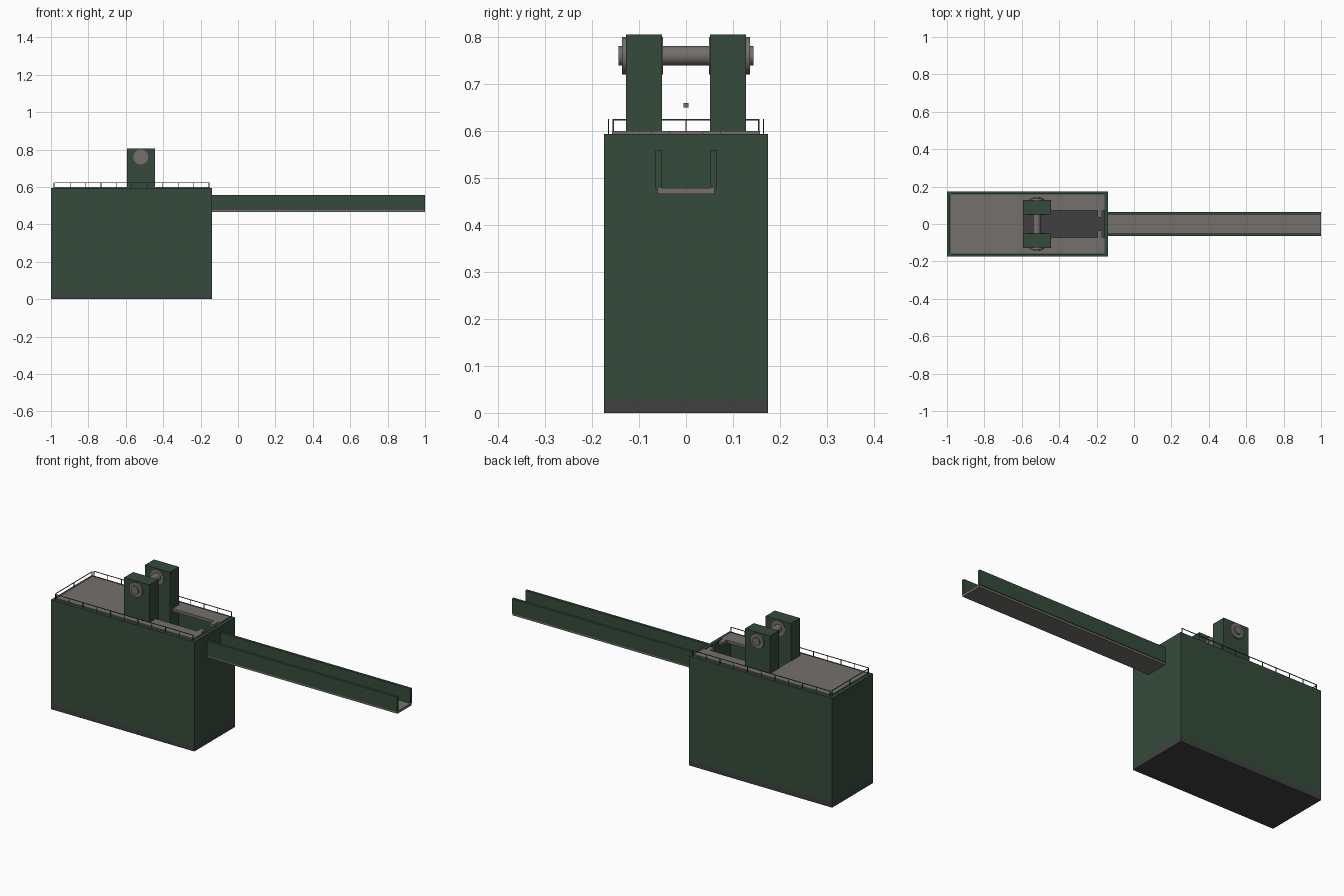
import bpy
from math import pi

cube = bpy.data.objects.get("Cube")
if cube:
    bpy.data.objects.remove(cube, do_unlink=True)


def material(name, rgb):
    m = bpy.data.materials.new(name)
    m.use_nodes = True
    m.diffuse_color = (*rgb, 1)
    m.node_tree.nodes["Principled BSDF"].inputs["Base Color"].default_value = (*rgb, 1)
    return m


green = material("dark green paint", (0.036, 0.070, 0.044))
grey = material("warm grey steel", (0.175, 0.16, 0.15))
dark = material("dark grey base", (0.053, 0.050, 0.050))


def box(name, x, y, z, mat):
    """Box from (min, max) ranges on each axis."""
    bpy.ops.mesh.primitive_cube_add(size=1, location=[sum(r) / 2 for r in (x, y, z)])
    ob = bpy.context.object
    ob.name = name
    ob.scale = [r[1] - r[0] for r in (x, y, z)]
    bpy.ops.object.transform_apply(location=False, rotation=False, scale=True)
    ob.data.materials.append(mat)
    return ob


def pair(name, x, y, z, mat):
    """The same box on both sides of the model."""
    box("left_" + name, x, y, z, mat)
    box("right_" + name, x, (-y[1], -y[0]), z, mat)


def pin(name, radius, half_length):
    """Horizontal cylinder across the cheeks."""
    bpy.ops.mesh.primitive_cylinder_add(vertices=32, radius=radius, depth=2 * half_length,
                                        location=(-0.52, 0, 0.76), rotation=(pi / 2, 0, 0))
    ob = bpy.context.object
    ob.name = name
    ob.data.materials.append(grey)
    bpy.ops.object.shade_smooth_by_angle()
    return ob


# Hollow hull on a dark base
BACK, FRONT, SIDE, TOP, WALL = -1.0, -0.14, 0.175, 0.594, 0.018
box("base_plate", (BACK, FRONT), (-SIDE, SIDE), (0, 0.025), dark)
pair("hull_wall", (BACK, FRONT), (SIDE - WALL, SIDE), (0.025, TOP), green)
for name, x in (("rear_wall", BACK), ("front_wall", FRONT - WALL)):
    box(name, (x, x + WALL), (WALL - SIDE, SIDE - WALL), (0.025, TOP), green)

# Deck with a long slot
deck_z = (0.585, 0.6)
box("rear_deck", (BACK + WALL, -0.59), (WALL - SIDE, SIDE - WALL), deck_z, grey)
pair("side_deck", (-0.59, FRONT - WALL), (0.072, SIDE - WALL), deck_z, grey)
pair("slot_tab", (-0.195, -0.17), (0.035, 0.072), deck_z, grey)

# Cheeks, pin and its flanges
pair("cheek", (-0.594, -0.443), (0.051, 0.128), (0.45, 0.805), green)
pin("pin_shaft", 0.021, 0.144)
for side, s in (("left", 1), ("right", -1)):
    flange = pin(side + "_pin_flange", 0.04, 0.0435)
    flange.location.y = s * 0.0925
box("cable_end", (-0.525, -0.515), (-0.005, 0.005), (0.65, 0.66), grey)

# Long open channel
box("channel_floor", (-0.158, 1), (-0.061, 0.061), (0.466, 0.479), grey)
pair("channel_side", (-0.158, 1), (0.051, 0.065), (0.477, 0.558), green)

# Railings on both sides and the rear end
T, RAIL = 0.0015, 0.625
pair("side_rail", (-0.98, -0.155), (0.165 - T, 0.165 + T), (RAIL - 2 * T, RAIL), green)
for i in range(11):
    x = -0.98 + i * 0.0825
    pair(f"side_post_{i}", (x - T, x + T), (0.165 - T, 0.165 + T), (TOP, RAIL), green)
box("rear_rail", (-0.985 - T, -0.985 + T), (-0.155, 0.155), (RAIL - 2 * T, RAIL), green)
for i, y in enumerate((-0.155, 0, 0.155)):
    box(f"rear_post_{i}", (-0.985 - T, -0.985 + T), (y - T, y + T), (TOP, RAIL), green)
